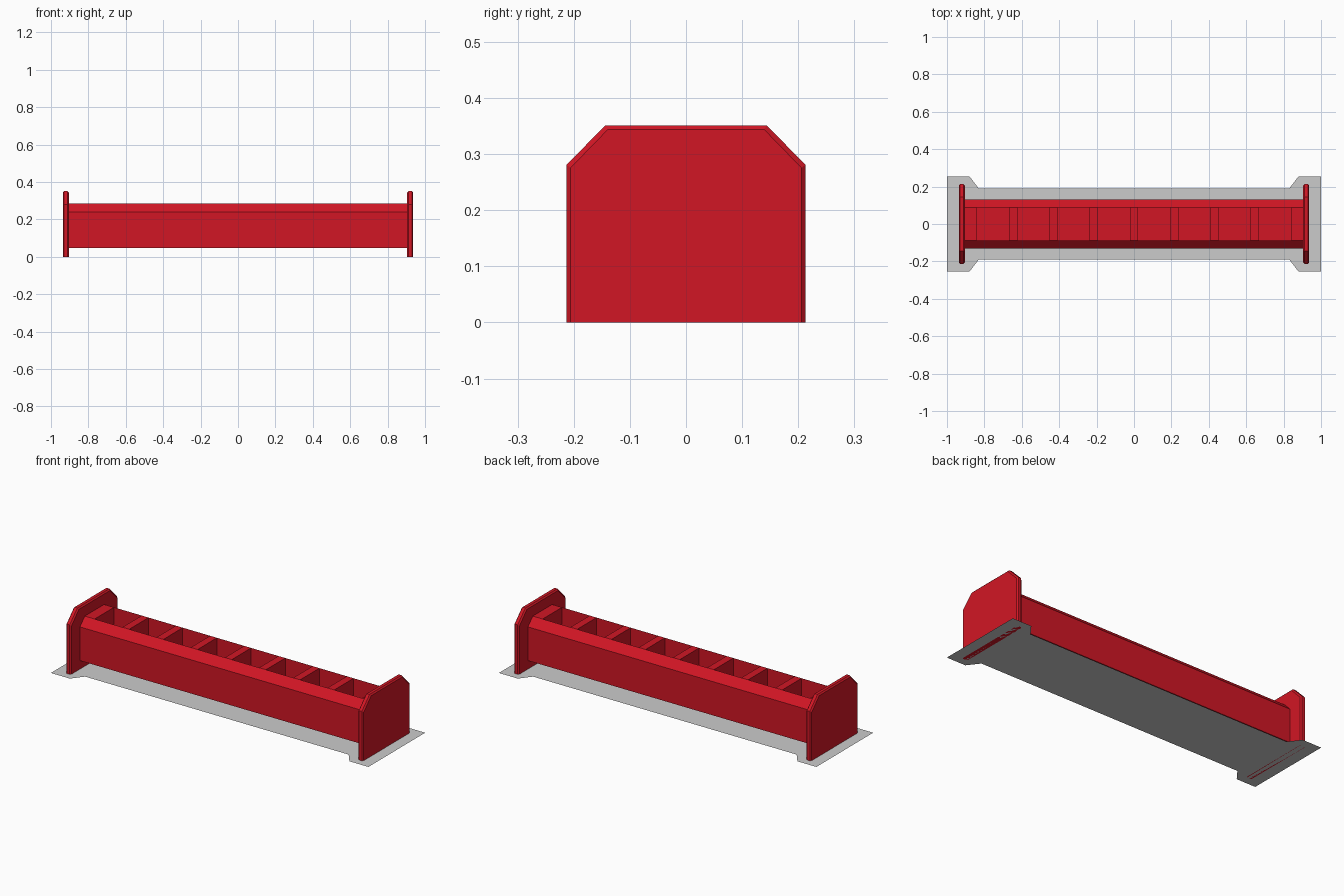
import bpy, bmesh

if "Cube" in bpy.data.objects:
    bpy.data.objects.remove(bpy.data.objects["Cube"])

red = bpy.data.materials.new("red_paint")
red.diffuse_color = (0.64, 0.008, 0.018, 1)
red.use_nodes = True
red.node_tree.nodes["Principled BSDF"].inputs["Base Color"].default_value = red.diffuse_color


def finish(name, bm, mat=None):
    bmesh.ops.recalc_face_normals(bm, faces=bm.faces)
    me = bpy.data.meshes.new(name)
    bm.to_mesh(me)
    bm.free()
    ob = bpy.data.objects.new(name, me)
    bpy.context.collection.objects.link(ob)
    if mat:
        me.materials.append(mat)
    return ob


def loft(name, sections):
    """Skin a list of (x, yz profile) sections along x and cap both ends."""
    bm = bmesh.new()
    rings = [[bm.verts.new((x, y, z)) for y, z in prof] for x, prof in sections]
    n = len(rings[0])
    for a, b in zip(rings, rings[1:]):
        for i in range(n):
            j = (i + 1) % n
            bm.faces.new((a[i], a[j], b[j], b[i]))
    bm.faces.new(rings[0])
    bm.faces.new(rings[-1])
    return finish(name, bm, red)


def mirrored(half):
    """Close a +y half profile with its -y mirror image."""
    return half + [(-y, z) for y, z in reversed(half)]


# flat ground plate, flared at both ends
quarter = [(1, 0.255), (0.88, 0.255), (0.83, 0.19)]
right = quarter[::-1] + [(x, -y) for x, y in quarter]
right = [(x, y) for x, y in right]
outline = right + [(-x, y) for x, y in reversed(right)]
bm = bmesh.new()
face = bm.faces.new([bm.verts.new((x, y, 0)) for x, y in outline])
base = finish("ground_plate", bm)
if base.data.polygons[0].normal.z < 0:
    base.data.flip_normals()

# end plates with cut upper corners and a small edge bevel
plate = mirrored([(0.213, 0), (0.213, 0.281), (0.144, 0.351)])
inset = [(y * 0.967, z * 0.98) for y, z in plate]
for side, cx in (("left", -0.92), ("right", 0.92)):
    loft(side + "_end_plate", [(cx - 0.016, inset), (cx - 0.009, plate),
                               (cx + 0.009, plate), (cx + 0.016, inset)])

# trough: raised channel with sloped rims
FLOOR, TOP, INNER = 0.10, 0.285, 0.087
trough = mirrored([(0.13, 0.048), (0.13, 0.24), (INNER, TOP), (INNER, FLOOR)])
# reorder so the loop runs bottom, side, rim, floor, rim, side
loft("trough", [(-0.906, trough), (0.906, trough)])

# dividers flush with the rims, thicker blocks at the ends
PITCH, HALF = 0.2152, 0.0215
spans = [(i * PITCH - HALF, i * PITCH + HALF) for i in range(-3, 4)]
spans += [(-0.906, -0.842), (0.842, 0.906)]
slab = mirrored([(INNER, FLOOR), (INNER, TOP)])
for x0, x1 in spans:
    loft("divider", [(x0, slab), (x1, slab)])
